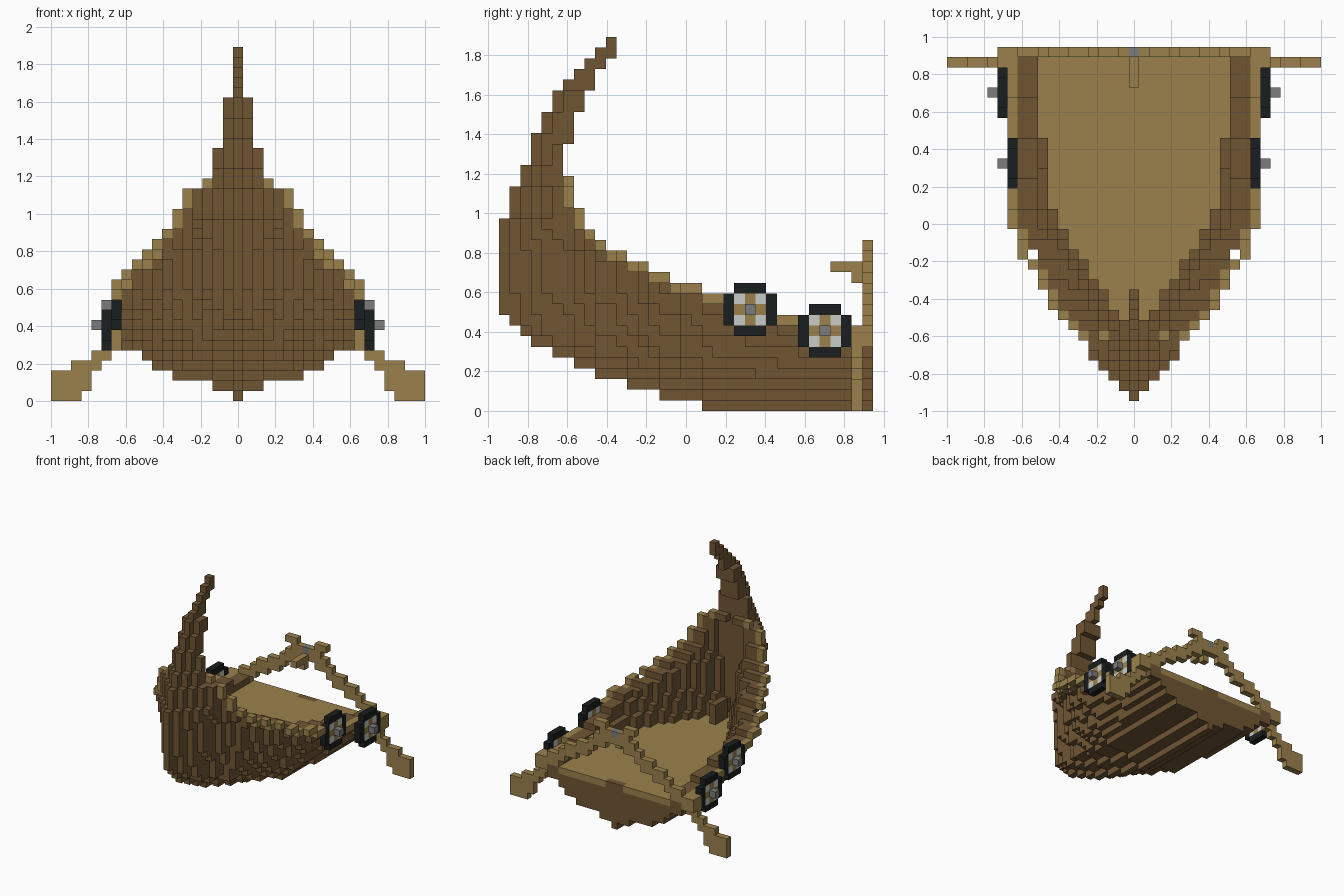
import bpy
import bmesh
from mathutils import Vector

old = bpy.data.objects.get("Cube")
if old:
    bpy.data.objects.remove(old, do_unlink=True)

U = 2 / 37  # edge of one block


def material(name, color):
    m = bpy.data.materials.new(name)
    m.use_nodes = True
    m.diffuse_color = (*color, 1)
    m.node_tree.nodes["Principled BSDF"].inputs["Base Color"].default_value = (*color, 1)
    return m


MATS = {
    "dark_wood": material("dark wood", (0.16, 0.093, 0.034)),
    "light_wood": material("light wood", (0.33, 0.222, 0.073)),
    "black": material("black", (0.011, 0.013, 0.013)),
    "pale_grey": material("pale grey", (0.58, 0.60, 0.56)),
    "grey": material("grey", (0.2, 0.2, 0.2)),
}

cells = {}  # (i, j, k) -> (part, material)


def put(i, j, k, part, mat):
    """Place a block and its mirror image."""
    for side in {i, -i}:
        name = part
        if part.endswith("wheel"):
            name = ("left_" if side > 0 else "right_") + part
        cells[(side, j, k)] = (name, mat)


def step(value, limits, results):
    """Pick the result for the first limit above the value."""
    for limit, result in zip(limits, results):
        if value < limit:
            return result
    return results[-1]


KEEL_START = [19, 15, 12, 9, 7, 5, 3, 2, 1, 0]
SECTION = [0, 2, 6, 8, 9, 11]
DECK = 6


def keel(j):
    return next(k for k, start in enumerate(KEEL_START) if start <= j)


def top(j):
    return step(j, [1, 2, 7, 8, 9, 10, 12, 14, 16, 19, 22, 26, 30, 35],
                [18, 21, 22, 19, 17, 16, 15, 14, 13, 12, 11, 10, 9, 8])


def half_width(j):
    if j < 5:
        return j
    return step(j, [7, 8, 9, 11, 13, 14, 17, 35], [4, 5, 6, 7, 8, 9, 10, 11])


def cap(k):
    return step(k, [20, 21, 22], [11, 4, 2])


def outer(j, k):
    """Half width of the hull: round sections, full aft and slack forward."""
    h = k - keel(j)
    if h < 0:
        return -1
    rise = min(1, (h + 0.5) / (6 + 0.3 * (34 - j)))
    width = min(round(half_width(j) * rise ** 0.4), cap(k),
                SECTION[min(h, len(SECTION) - 1)])
    if k > 17:
        width = min(width, j - step(k, [21, 22], [1, 2]))
    return width


def inner(j, k):
    """Half width of the hollow above the deck."""
    if j < 6 or k <= DECK:
        return -1
    return min(outer(j, k) - 2, outer(j - 2, k) - 1)


# Hull, deck and outer rail
for j in range(35):
    high = top(j)
    for k in range(keel(j), high):
        for i in range(max(inner(j, k) + 1, 0), outer(j, k) + 1):
            put(i, j, k, "hull", "dark_wood")
    if j > 7:
        for i in range(inner(j, DECK + 1) + 1):
            if not (j == 34 and i < 2):
                put(i, j, DECK, "deck", "light_wood")
    if 5 < j < 33:
        for k in range(min(top(j + 1), high - 1), high):
            put(min(half_width(j), cap(k)) + 1, j, k, "rail", "light_wood")

# Post at the bow end of the deck
for j in range(8, 11):
    for k in range(DECK, DECK + 4):
        put(0, j, k, "bow_post", "dark_wood")

# Tall curved stem, sharp at its leading edge
for k in range(22, 35):
    front = step(k, [23, 26, 28, 30], [2, 3, 4, 5]) if k < 30 else k - 24
    back = step(k, [25, 28, 30, 32, 33, 35], [5, 6, 7, 8, 9, 10])
    for j in range(front, back + 1):
        for i in range(min(j - front, step(k, [25, 30, 35], [2, 1, 0])) + 1):
            put(i, j, k, "stem", "dark_wood")

# Crossed stern frame with a grey pin and a short forward bracket
for i in range(1, 14):
    k = 14 - int(0.6 * i)
    put(i, 34, k, "stern_frame", "light_wood")
    put(i, 34, k - 1, "stern_frame", "light_wood")
for i in (2, 3):
    put(i, 34, 15, "stern_frame", "light_wood")
put(2, 34, 14, "stern_frame", "light_wood")
put(0, 34, 13, "stern_frame", "light_wood")
put(0, 34, 14, "frame_pin", "grey")
for j, k in ((31, 13), (32, 13), (33, 13), (33, 12)):
    put(0, j, k, "frame_bracket", "light_wood")

# Splayed legs of the frame
for i, low, high in ((12, 5, 7), (13, 4, 7), (14, 3, 4), (15, 1, 3),
                     (16, 0, 3), (17, 0, 2), (18, 0, 2)):
    for k in range(low, high + 1):
        put(i, 33, k, "frame_leg", "light_wood")


def wheel(part, i, j, k):
    """Black tyre, pale panels, wooden spokes and a grey hub."""
    for dj in range(-2, 3):
        for dk in range(-2, 3):
            a, b = abs(dj), abs(dk)
            if a + b == 4:
                continue
            if max(a, b) == 2:
                mat = "black"
            else:
                mat = "pale_grey" if a + b == 2 else "light_wood"
            put(i, j + dj, k + dk, part, mat)
    put(i + 1, j, k, part, "grey")


wheel("front_wheel", 12, 23, 9)
wheel("rear_wheel", 13, 30, 7)

# Turn the blocks of each part into a mesh of exposed faces
AXES = [Vector((1, 0, 0)), Vector((0, 1, 0)), Vector((0, 0, 1))]


def build(part):
    bm = bmesh.new()
    mesh = bpy.data.meshes.new(part)
    used = []
    verts = {}

    def vert(p):
        key = tuple(round(c * 2) for c in p)
        if key not in verts:
            verts[key] = bm.verts.new(p * U)
        return verts[key]

    for cell, (owner, mat) in cells.items():
        if owner != part:
            continue
        if mat not in used:
            used.append(mat)
            mesh.materials.append(MATS[mat])
        i, j, k = cell
        center = Vector((i, j - 17, k + 0.5))
        for n in range(3):
            for sign in (1, -1):
                normal = AXES[n] * sign
                near = tuple(int(c + d) for c, d in zip(cell, normal))
                if near in cells:
                    continue
                a = AXES[(n + 1) % 3] * 0.5
                b = AXES[(n + 2) % 3] * 0.5 * sign
                c = center + normal * 0.5
                face = bm.faces.new([vert(p) for p in
                                     (c - a - b, c + a - b, c + a + b, c - a + b)])
                face.material_index = used.index(mat)
    bm.to_mesh(mesh)
    bm.free()
    bpy.context.collection.objects.link(bpy.data.objects.new(part, mesh))


for part in sorted({owner for owner, mat in cells.values()}):
    build(part)
